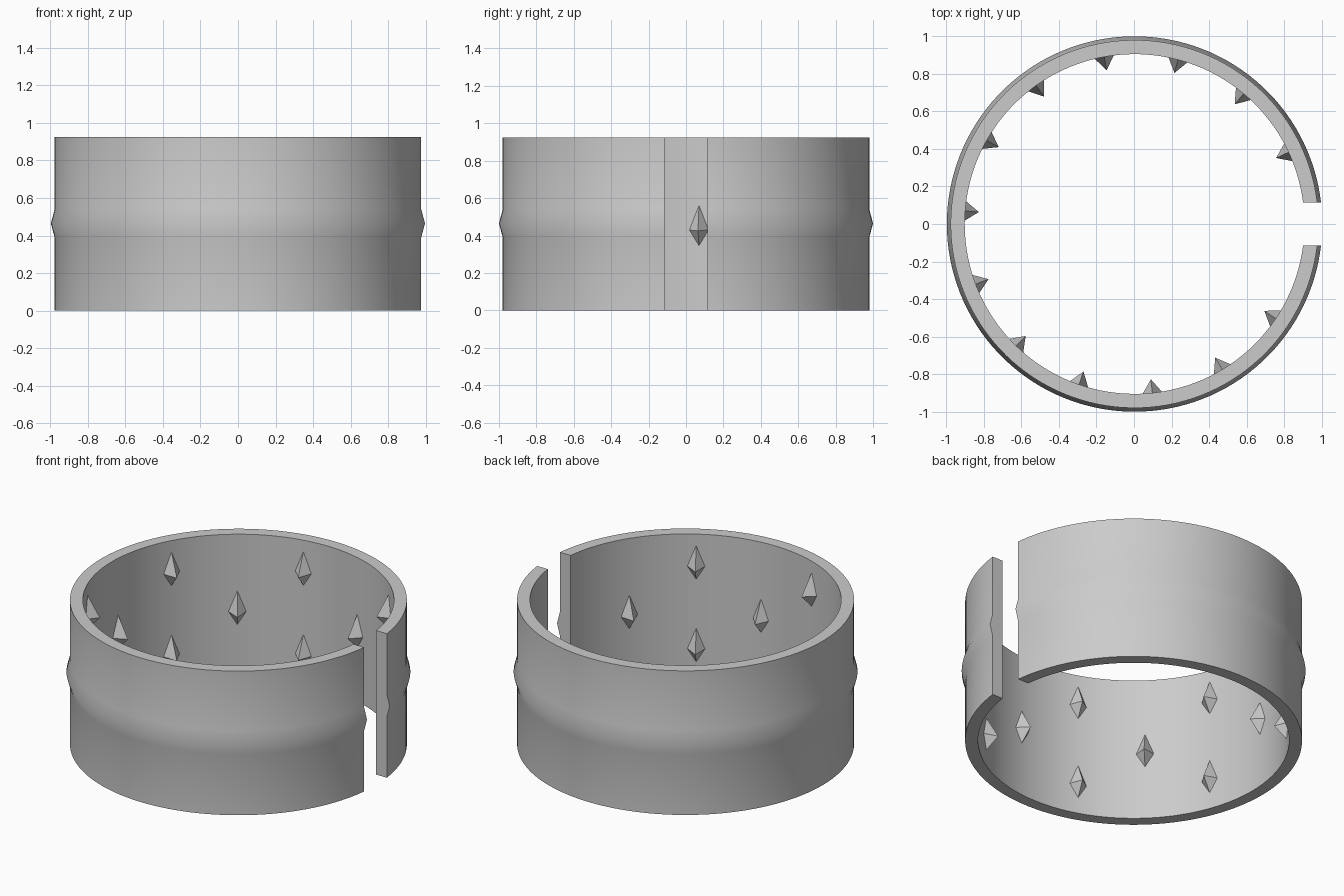
import bpy
import bmesh
from math import asin, cos, sin, pi, radians
from mathutils import Matrix, Vector

cube = bpy.data.objects.get("Cube")
if cube:
    bpy.data.objects.remove(cube, do_unlink=True)

HEIGHT = 0.925
INNER = 0.905
OUTER = 0.98
HALF_GAP = 0.115
SEGMENTS = 128
SHIFT = 0.003

# One plain grey for everything
grey = bpy.data.materials.new("grey metal")
grey.use_nodes = True
colour = (0.6, 0.6, 0.6, 1)
grey.diffuse_color = colour
grey.node_tree.nodes["Principled BSDF"].inputs["Base Color"].default_value = colour


def finish(name, bm):
    bmesh.ops.recalc_face_normals(bm, faces=bm.faces[:])
    mesh = bpy.data.meshes.new(name)
    bm.to_mesh(mesh)
    bm.free()
    mesh.materials.append(grey)
    obj = bpy.data.objects.new(name, mesh)
    bpy.context.collection.objects.link(obj)
    return obj


# Open band: a ridged wall section swept round, with parallel ends at the gap
section = [(INNER, 0), (OUTER, 0), (OUTER, 0.39), (1.0, 0.465),
           (OUTER, 0.54), (OUTER, HEIGHT), (INNER, HEIGHT)]
bm = bmesh.new()
loops = []
for i in range(SEGMENTS + 1):
    loop = []
    for r, z in section:
        start = asin(HALF_GAP / r)
        a = start + (2 * pi - 2 * start) * i / SEGMENTS
        loop.append(bm.verts.new((r * cos(a) + SHIFT, r * sin(a), z)))
    loops.append(loop)
n = len(section)
for a, b in zip(loops, loops[1:]):
    for j in range(n):
        k = (j + 1) % n
        bm.faces.new((a[j], a[k], b[k], b[j]))
bm.faces.new(loops[0])
bm.faces.new(loops[-1])
band = finish("band", bm)
bpy.ops.object.select_all(action="DESELECT")
band.select_set(True)
bpy.context.view_layer.objects.active = band
bpy.ops.object.shade_smooth_by_angle(angle=radians(35))


# Kite-shaped spike on the inner wall, pointing to the centre
def spike(name, angle, z):
    bm = bmesh.new()
    wall = INNER + 0.005
    rim = [bm.verts.new(p) for p in ((wall, 0, 0.115), (wall, 0.056, -0.025),
                                     (wall, 0, -0.115), (wall, -0.056, -0.025))]
    tip = bm.verts.new((0.832, 0, -0.03))
    for j in range(4):
        bm.faces.new((rim[j], rim[(j + 1) % 4], tip))
    bm.faces.new(rim)
    place = Matrix.Translation(Vector((SHIFT, 0, z))) @ Matrix.Rotation(angle, 4, "Z")
    bmesh.ops.transform(bm, matrix=place, verts=bm.verts[:])
    finish(name, bm)


# Single spikes alternate with upper and lower pairs
for k in range(13):
    angle = radians(25 + 25.1 * k)
    if k % 2 == 0:
        spike(f"middle_spike_{k}", angle, 0.455)
    else:
        spike(f"upper_spike_{k}", angle, 0.745)
        spike(f"lower_spike_{k}", angle, 0.215)
